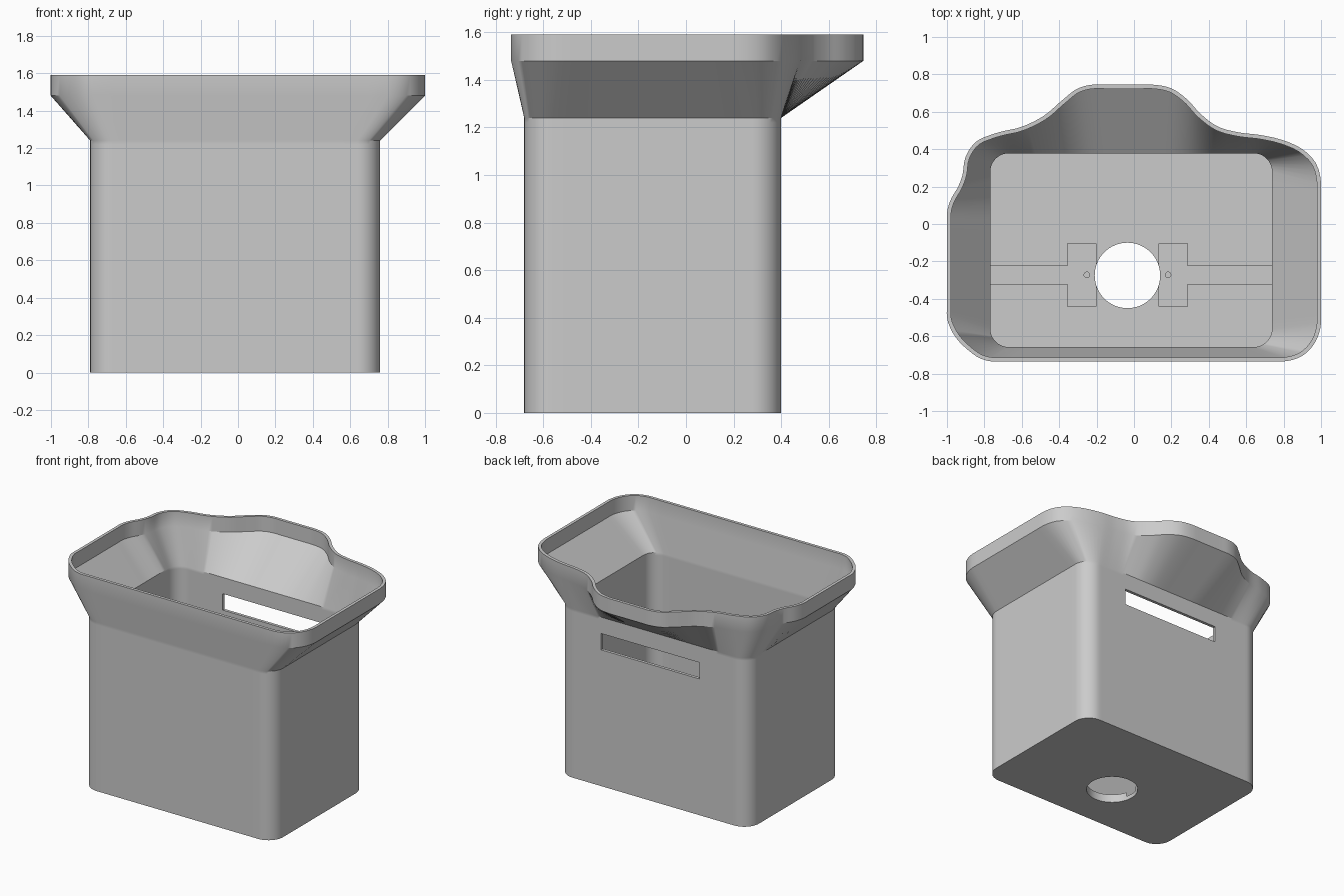
import bpy, bmesh
from math import sin, cos, pi, radians
from mathutils import Vector

cube = bpy.data.objects.get("Cube")
if cube:
    bpy.data.objects.remove(cube, do_unlink=True)

WALL, FLOOR, GROOVE = 0.022, 0.06, 0.03
SHOULDER, RIM_LOW, RIM_TOP = 1.24, 1.48, 1.59
X0, X1, Y0, Y1, RADIUS = -0.79, 0.76, -0.68, 0.4, 0.12
SIDE, CORNER, BACK = 16, 12, 64

# Rim outline, counter-clockwise: each side followed by its corner
RIM = [
    [(-.76, -.735), (-.7, -.735), (.74, -.735)],
    [(.8, -.735), (.9, -.705), (.97, -.63)],
    [(1, -.53), (1, -.47), (1, .16)],
    [(1, .22), (.97, .33), (.9, .4), (.79, .45)],
    [(.68, .475), (.56, .49), (.45, .52), (.36, .585), (.28, .67), (.2, .725),
     (.1, .745), (.04, .745), (-.16, .745), (-.22, .745), (-.3, .725),
     (-.38, .665), (-.48, .58), (-.6, .52)],
    [(-.74, .485), (-.85, .435), (-.9, .36)],
    [(-.92, .25), (-.94, .2), (-.98, .13), (-1, .06), (-1, 0), (-1, -.44)],
    [(-1, -.5), (-.97, -.58), (-.88, -.68), (-.82, -.72)],
]
COUNTS = [SIDE, CORNER, SIDE, CORNER, BACK, CORNER, SIDE * 2, CORNER]


def resample(points, n):
    """Return n evenly spaced points along a polyline, without its end."""
    lengths = [(b - a).length for a, b in zip(points, points[1:])]
    step, result = sum(lengths) / n, []
    i, start = 0, 0.0
    for k in range(n):
        while i < len(lengths) - 1 and start + lengths[i] < k * step:
            start += lengths[i]
            i += 1
        result.append(points[i].lerp(points[i + 1], (k * step - start) / lengths[i]))
    return result


def rim_outline():
    keys = [Vector(p) for part in RIM for p in part]
    total = len(keys)

    def tangent(i):
        a = keys[i] - keys[i - 1]
        b = keys[(i + 1) % total] - keys[i]
        return (a.normalized() * b.length + b.normalized() * a.length).normalized()

    def span(i):
        p, q = keys[i % total], keys[(i + 1) % total]
        size = (q - p).length
        m, n = tangent(i % total) * size, tangent((i + 1) % total) * size
        for s in range(12):
            t = s / 12
            yield (p * (2*t**3 - 3*t**2 + 1) + m * (t**3 - 2*t**2 + t)
                   + q * (3*t**2 - 2*t**3) + n * (t**3 - t**2))

    ring, first = [], 0
    for part, n in zip(RIM, COUNTS):
        last = first + len(part)
        curve = [p for i in range(first, last) for p in span(i)]
        ring += resample(curve + [keys[last % total]], n)
        first = last
    return ring


def body_outline():
    r = RADIUS
    centres = [(X1 - r, Y0 + r), (X1 - r, Y1 - r), (X0 + r, Y1 - r), (X0 + r, Y0 + r)]
    arcs = []
    for k, c in enumerate(centres):
        angles = [(k - 1 + s / CORNER) * pi / 2 for s in range(CORNER + 1)]
        arcs.append([Vector(c) + r * Vector((cos(a), sin(a))) for a in angles])
    ring = []
    for k, arc in enumerate(arcs):
        ring += resample([arcs[k - 1][-1], arc[0]], COUNTS[2 * k]) + arc[:-1]
    return ring


def inset(ring, d):
    result = []
    for i, p in enumerate(ring):
        t = (ring[(i + 1) % len(ring)] - ring[i - 1]).normalized()
        result.append(p + d * Vector((-t.y, t.x)))
    return result


def new_object(name, bm):
    bmesh.ops.recalc_face_normals(bm, faces=bm.faces)
    mesh = bpy.data.meshes.new(name)
    bm.to_mesh(mesh)
    bm.free()
    obj = bpy.data.objects.new(name, mesh)
    bpy.context.collection.objects.link(obj)
    return obj


def box(x0, x1, y0, y1, z0, z1):
    bm = bmesh.new()
    bmesh.ops.create_cube(bm, size=1)
    for v in bm.verts:
        v.co = ((x0 + x1) / 2 + v.co.x * (x1 - x0),
                (y0 + y1) / 2 + v.co.y * (y1 - y0),
                (z0 + z1) / 2 + v.co.z * (z1 - z0))
    return new_object("cutter", bm)


def cylinder(x, y, r, z0, z1, sides):
    bm = bmesh.new()
    bmesh.ops.create_cone(bm, cap_ends=True, segments=sides, radius1=r, radius2=r, depth=z1 - z0)
    bmesh.ops.translate(bm, verts=bm.verts, vec=(x, y, (z0 + z1) / 2))
    return new_object("cutter", bm)


# Container shell: outside up, over the rim, and down the inside
body, rim = body_outline(), rim_outline()
body_in, rim_in = inset(body, WALL), inset(rim, WALL)
support = SHOULDER - 0.02
layers = [(body, 0), (body, support), (body, SHOULDER), (rim, RIM_LOW), (rim, RIM_TOP),
          (rim_in, RIM_TOP), (rim_in, RIM_LOW), (body_in, SHOULDER),
          (body_in, support), (body_in, FLOOR)]
bm = bmesh.new()
rings = [[bm.verts.new((p.x, p.y, z)) for p in ring] for ring, z in layers]
for low, high in zip(rings, rings[1:]):
    for i in range(len(low)):
        j = (i + 1) % len(low)
        bm.faces.new((low[i], low[j], high[j], high[i]))
bm.faces.new(rings[0])
bm.faces.new(rings[-1])
shell = new_object("flared_container", bm)

# Openings: back slot, floor hole, and mirrored floor recesses with pilot holes
HOLE_X, HOLE_Y = -0.035, -0.275
bottom, above = FLOOR - GROOVE, FLOOR + 0.02
cutters = [box(-0.39, 0.41, 0.3, 0.5, 1.0, 1.12),
           cylinder(HOLE_X, HOLE_Y, 0.175, -0.1, 0.2, 64)]
for side in (-1, 1):
    wall_x = X0 + WALL + 0.001 if side < 0 else X1 - WALL - 0.001
    near, far = HOLE_X + side * 0.168, HOLE_X + side * 0.32
    cutters.append(box(*sorted((near, far)), -0.44, -0.105, bottom, above))
    cutters.append(box(*sorted((far - side * 0.02, wall_x)), -0.32, -0.225, bottom, above))
    cutters.append(cylinder(HOLE_X + side * 0.217, HOLE_Y + 0.003, 0.015, 0.01, above, 16))

bpy.ops.object.select_all(action='DESELECT')
bpy.context.view_layer.objects.active = shell
shell.select_set(True)
for cutter in cutters:
    cutter.hide_render = True
    mod = shell.modifiers.new("cut", 'BOOLEAN')
    mod.operation, mod.solver, mod.object = 'DIFFERENCE', 'EXACT', cutter
    bpy.ops.object.modifier_apply(modifier=mod.name)
    bpy.data.objects.remove(cutter, do_unlink=True)

# Plain grey finish
grey = bpy.data.materials.new("plain_grey")
grey.use_nodes = True
colour = (0.6, 0.6, 0.6, 1)
grey.diffuse_color = colour
grey.node_tree.nodes["Principled BSDF"].inputs["Base Color"].default_value = colour
shell.data.materials.clear()
shell.data.materials.append(grey)
bpy.ops.object.shade_smooth_by_angle(angle=radians(30))
